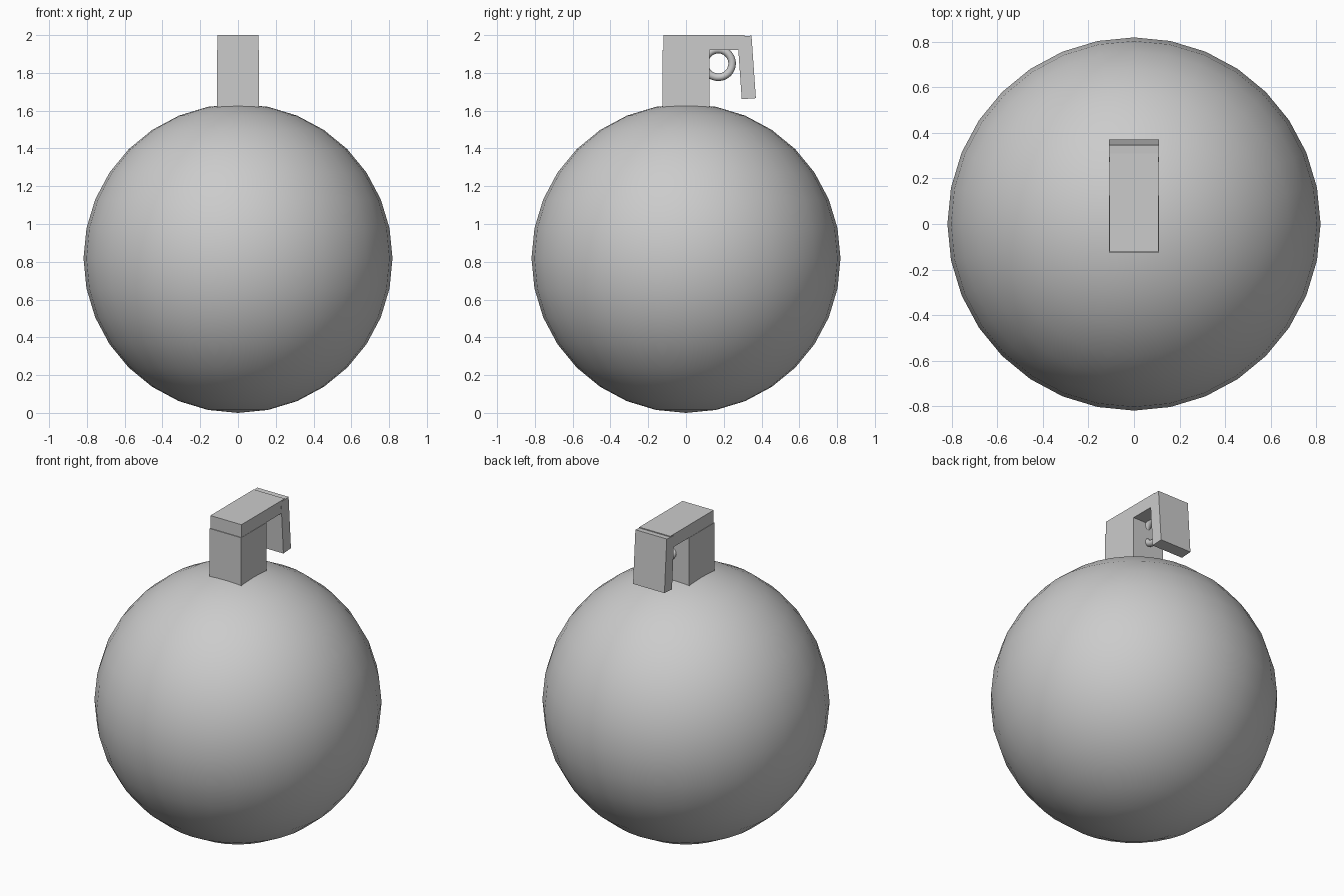
import bpy
import math

if "Cube" in bpy.data.objects:
    bpy.data.objects.remove(bpy.data.objects["Cube"])


def box(name, center, size, tilt=0.0):
    """Box of full dimensions `size`, tilted about x."""
    bpy.ops.mesh.primitive_cube_add(size=1, location=center)
    ob = bpy.context.object
    ob.name = name
    ob.scale = size
    bpy.ops.object.transform_apply(location=False, rotation=False, scale=True)
    ob.rotation_euler.x = tilt
    return ob


# Round body
R = 0.818
bpy.ops.mesh.primitive_uv_sphere_add(segments=32, ring_count=16, radius=R,
                                     location=(0, 0, R))
body = bpy.context.object
body.name = "round_body"
bpy.ops.object.shade_smooth()

# Square neck sunk into the body
box("neck", (0, 0, 1.76), (0.22, 0.25, 0.32))

# Top plate reaching backwards over the ring
box("top_plate", (0, 0.095, 1.96), (0.216, 0.43, 0.08))

# Safety lever hanging from the plate, slightly splayed
box("lever", (0, 0.321, 1.829), (0.218, 0.075, 0.332), math.radians(4))

# Pull ring half sunk into the neck
bpy.ops.mesh.primitive_torus_add(major_segments=48, minor_segments=12,
                                 major_radius=0.073, minor_radius=0.02,
                                 location=(0, 0.171, 1.85),
                                 rotation=(0, math.pi / 2, 0))
ring = bpy.context.object
ring.name = "pull_ring"
bpy.ops.object.shade_smooth()
